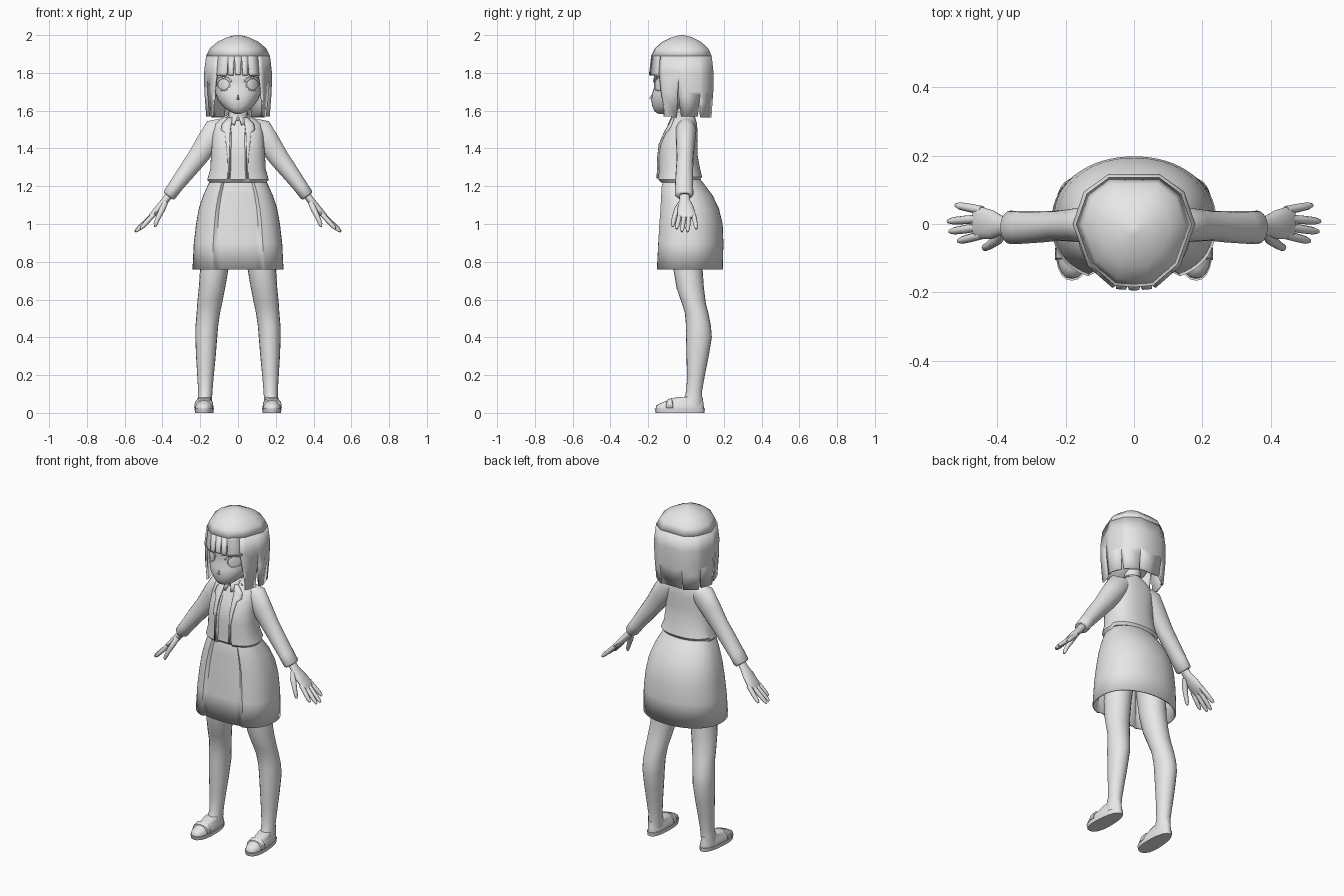
import bpy, bmesh, math
from mathutils import Vector

if "Cube" in bpy.data.objects:
    bpy.data.objects.remove(bpy.data.objects["Cube"])

mat = bpy.data.materials.new("light_grey")
mat.diffuse_color = (0.8, 0.8, 0.8, 1)
mat.use_nodes = True
mat.node_tree.nodes["Principled BSDF"].inputs["Base Color"].default_value = mat.diffuse_color


def make(name, verts, faces, mirror=False, thick=0, angle=45, subsurf=0):
    me = bpy.data.meshes.new(name)
    me.from_pydata([tuple(v) for v in verts], [], faces)
    bm = bmesh.new()
    bm.from_mesh(me)
    bmesh.ops.remove_doubles(bm, verts=bm.verts, dist=0.0002)
    bmesh.ops.recalc_face_normals(bm, faces=bm.faces)
    bm.to_mesh(me)
    bm.free()
    me.materials.append(mat)
    ob = bpy.data.objects.new(name, me)
    bpy.context.collection.objects.link(ob)
    bpy.ops.object.select_all(action='DESELECT')
    bpy.context.view_layer.objects.active = ob
    ob.select_set(True)
    bpy.ops.object.shade_smooth_by_angle(angle=math.radians(angle))
    if mirror:
        ob.modifiers.new("mirror", 'MIRROR').merge_threshold = 0.0005
    if thick:
        m = ob.modifiers.new("thickness", 'SOLIDIFY')
        m.thickness = thick
        m.offset = -1
    if subsurf:
        ob.modifiers.new("smooth", 'SUBSURF').levels = subsurf
    return ob


def skin(rings, caps=(True, True)):
    n = len(rings[0])
    faces = [(i * n + j, i * n + (j + 1) % n, (i + 1) * n + (j + 1) % n, (i + 1) * n + j)
             for i in range(len(rings) - 1) for j in range(n)]
    if caps[0]:
        faces.append(tuple(range(n)))
    if caps[1]:
        faces.append(tuple((len(rings) - 1) * n + j for j in range(n)))
    return [v for r in rings for v in r], faces


def oval(z, cx, rx, yf, yb, n=24, pf=2.0, pb=2.0):
    """Level ring; pf and pb square off its front and back halves."""
    out = []
    for j in range(n):
        a = 2 * math.pi * j / n
        c, s = math.cos(a), math.sin(a)
        e = 2 / (pf if s < 0 else pb)
        out.append(Vector((cx + rx * math.copysign(abs(c) ** e, c),
                           (yf + yb) / 2 + (yb - yf) / 2 * math.copysign(abs(s) ** e, s), z)))
    return out


def tube(pts, n=12):
    """Ring loft along a path of (x, y, z, width in y, thickness)."""
    rings = []
    for i, p in enumerate(pts):
        d = Vector(pts[min(i + 1, len(pts) - 1)][:3]) - Vector(pts[max(i - 1, 0)][:3])
        d.normalize()
        u = Vector((0, 1, 0))
        u = (u - d * u.dot(d)).normalized()
        v = d.cross(u)
        rings.append([Vector(p[:3]) + u * p[3] * math.cos(2 * math.pi * k / n)
                      + v * p[4] * math.sin(2 * math.pi * k / n) for k in range(n)])
    return skin(rings)


def interp(table, z):
    for a, b in zip(table, table[1:]):
        if (a[0] - z) * (b[0] - z) <= 0:
            f = (z - a[0]) / (b[0] - a[0])
            return [p + (q - p) * f for p, q in zip(a, b)]
    return table[0] if abs(z - table[0][0]) < abs(z - table[-1][0]) else table[-1]


# Head: z, half width, front y, back y
HEAD = [(1.583, .015, -.145, -.11), (1.595, .045, -.166, -.06), (1.62, .077, -.178, 0),
        (1.655, .105, -.184, .05), (1.69, .12, -.18, .08), (1.72, .126, -.17, .095),
        (1.76, .13, -.167, .105), (1.82, .135, -.17, .115), (1.88, .125, -.155, .1),
        (1.93, .09, -.11, .06), (1.96, .03, -.05, .0)]
make("head", *skin([oval(z, 0, r, f, b, 32, 2.2) for z, r, f, b in HEAD]), angle=70)
make("nose", [(-.012, -.176, 1.655), (.012, -.176, 1.655), (0, -.172, 1.70), (0, -.196, 1.664)],
     [(0, 1, 3), (1, 2, 3), (2, 0, 3), (0, 2, 1)])


def face_y(x, z):
    _, r, f, b = interp(HEAD, z)
    return (f + b) / 2 - (b - f) / 2 * max(0, 1 - (abs(x) / r) ** 2.2) ** (1 / 2.2)


# Eyes: stepped oval with raised rim, and an upper lash
rings = []
for k, out in ((1.0, -.003), (.97, .006), (.82, .006), (.78, .002), (.5, .004), (.1, .005)):
    ring = []
    for j in range(24):
        a = 2 * math.pi * j / 24
        x, z = .077 + .038 * k * math.cos(a), 1.74 + .036 * k * math.sin(a)
        ring.append((x, face_y(x, z) - out, z))
    rings.append(ring)
make("eyes", *skin(rings), mirror=True)
lash = []
for j in range(9):
    a = math.radians(15 + 150 * j / 8)
    for k, out in ((1.0, .002), (1.0, .009), (1.18, .009), (1.18, .002)):
        x, z = .077 + .042 * k * math.cos(a), 1.74 + .038 * k * math.sin(a)
        lash.append((x, face_y(x, z) - out, z))
make("eyelashes", *skin([lash[i:i + 4] for i in range(0, 36, 4)]), mirror=True)

# Hair: half plan outline scaled by height, cut into locks
PLAN = [(0, -.195), (.06, -.19), (.135, -.125), (.18, 0), (.147, .095), (.08, .146), (0, .146)]
HAIR = [(2.0, .06), (1.99, .3), (1.965, .6), (1.93, .83), (1.89, .94), (1.8, 1.0),
        (1.7, .99), (1.56, .93)]


def hair_point(t, z):
    t = min(max(t, 0), 6)
    i = min(int(t), 5)
    f, s = t - i, interp(HAIR, z)[1]
    x = PLAN[i][0] + (PLAN[i + 1][0] - PLAN[i][0]) * f
    y = PLAN[i][1] + (PLAN[i + 1][1] - PLAN[i][1]) * f
    return (x * s, -.02 + (y + .02) * s, z)


# Locks: start, end, top z, z where gap starts, bottom z, start gap, end gap
LOCKS = [(0, 6, 2.0, 0, 1.89, 0, 0), (0, .33, 1.89, 1.89, 1.79, 0, .09),
         (.33, .95, 1.89, 1.89, 1.785, .09, .1), (.95, 1.85, 1.89, 1.88, 1.785, .1, 0),
         (1.7, 2.68, 1.89, 1.8, 1.57, .36, .1), (2.68, 3.8, 1.89, 1.68, 1.57, .1, .08),
         (3.8, 5.06, 1.89, 1.65, 1.565, .08, .07), (5.06, 6, 1.89, 1.68, 1.57, .07, 0)]
verts, faces = [], []
for t0, t1, zt, zg, zb, g0, g1 in LOCKS:
    zs = sorted({zt, zb} | {h[0] for h in HAIR if zb < h[0] < zt}
                | ({zg} if zb < zg < zt else set()), reverse=True)
    inner = [t0] + [k for k in range(7) if t0 + .15 < k < t1 - .15] + [t1]
    base, m = len(verts), len(inner)
    for z in zs:
        k = max(0, (zg - z) / (zg - zb)) if zg else 0
        for t in [t0 + g0 * k] + inner[1:-1] + [t1 - g1 * k]:
            verts.append(hair_point(t, z))
    faces += [(base + i * m + j, base + i * m + j + 1, base + (i + 1) * m + j + 1,
               base + (i + 1) * m + j) for i in range(len(zs) - 1) for j in range(m - 1)]
verts += [hair_point(t, 2.0) for t in range(7)] + [(0, -.02, 2.002)]
faces += [(len(verts) - 8 + i, len(verts) - 7 + i, len(verts) - 1) for i in range(6)]
make("hair", verts, faces, mirror=True, thick=.01, angle=50)

# Neck
make("neck", *skin([oval(z, 0, .045, -.06, .03, 16) for z in (1.48, 1.64)]))

# Jacket body with a recessed front opening
TORSO = [(1.22, .152, -.135, .075), (1.235, .163, -.15, .085), (1.29, .147, -.147, .075),
         (1.36, .143, -.148, .062), (1.42, .138, -.14, .06), (1.48, .135, -.115, .062),
         (1.53, .125, -.085, .058), (1.56, .085, -.07, .05), (1.58, .055, -.064, .042)]
rings = [oval(z, 0, r, f, b, 64, 2.4, 2.3) for z, r, f, b in TORSO]
for ring in rings:
    for v in ring:
        if v.y < 0 and abs(v.x) < .043:
            v.y += .014
        if v.y > 0 and v.z < 1.24:
            v.z += .015
make("jacket", *skin(rings), angle=40)


def torso_y(x, z):
    _, r, f, b = interp(TORSO, z)
    return (f + b) / 2 - (b - f) / 2 * max(0, 1 - (abs(x) / r) ** 2.4) ** (1 / 2.4)


# Lapels beside the opening: z, inner x, outer x
verts = []
for z, xi, xo in ((1.565, .03, .05), (1.53, .036, .085), (1.50, .04, .09), (1.485, .042, .07),
                  (1.42, .044, .064), (1.35, .045, .055), (1.24, .045, .052)):
    for i in range(4):
        x = xi + (xo - xi) * i / 3
        verts.append((x, torso_y(x, z) - .008, z))
make("lapels", verts, [(i * 4 + j, i * 4 + j + 1, i * 4 + j + 5, i * 4 + j + 4)
                       for i in range(6) for j in range(3)], mirror=True, thick=.009)
# Shirt collar and buttonless placket
make("collar", *skin([oval(1.55, 0, .062, -.075, .048), oval(1.592, 0, .05, -.064, .036)],
                     (False, False)), thick=.008)
make("collar_points", [(0, -.071, 1.58), (.05, -.052, 1.585), (.045, -.084, 1.54), (.02, -.098, 1.525)],
     [(0, 1, 2, 3)], mirror=True, thick=.008)

# Skirt: recessed front panel that widens toward the hem
SKIRT = [(1.235, .145, -.13, .078), (1.2, .163, -.14, .105), (1.15, .185, -.145, .142),
         (1.08, .208, -.15, .175), (1.0, .222, -.157, .194), (.9, .234, -.163, .198),
         (.76, .241, -.17, .195)]
rings = [oval(z, 0, r, f, b, 64, 2.6, 2.1) for z, r, f, b in SKIRT]
for i, ring in enumerate(rings):
    for v in ring:
        if v.y < -.05 and abs(v.x) < .5 * SKIRT[i][1]:
            v.y += .016
make("skirt", *skin(rings, (True, False)), thick=.008, angle=40)

# Legs: z, centre x, half width, front y, back y
LEG = [(1.05, .095, .085, -.08, .10), (.76, .126, .075, -.067, .088), (.66, .138, .07, -.05, .095),
       (.58, .15, .066, -.022, .105), (.53, .157, .062, -.006, .118), (.46, .165, .06, 0, .132),
       (.40, .168, .058, 0, .137), (.30, .17, .052, .003, .12), (.2, .172, .044, .005, .1),
       (.12, .173, .038, .003, .086), (.08, .175, .038, -.01, .086), (.03, .177, .04, -.03, .086)]
make("legs", *skin([oval(z, x, r, f, b, 20) for z, x, r, f, b in LEG]), mirror=True, angle=70)

# Shoes: sole slab, upper, and strap
def shoe_ring(z, k, y0, y1):
    ring = oval(z, .182, .052 * k, y0, y1, 24, 2.3, 2.5)
    for v in ring:
        f = (v.y + .165) / .265
        v.x = .182 + (v.x - .182) * (1.05 - .25 * f) - .008 * f
    return ring


make("soles", *skin([shoe_ring(0, 1, -.16, .097), shoe_ring(.022, 1.04, -.166, .1)]), mirror=True)
rings = [shoe_ring(.022, .99, -.16, .095), shoe_ring(.038, .98, -.158, .094),
         shoe_ring(.052, .86, -.135, .092), shoe_ring(.066, .76, -.1, .09),
         shoe_ring(.084, .7, -.05, .088)]
make("shoe_uppers", *skin(rings), mirror=True, angle=70)
verts = []
for y, z in ((-.105, .05), (-.1, .069), (-.075, .08), (-.07, .062)):
    for j in range(9):
        a = math.pi * j / 8
        verts.append((.181 + .051 * math.cos(a), y, .026 + (z - .026) * math.sin(a) ** .6))
make("shoe_straps", verts, [(i * 9 + j, i * 9 + j + 1, (i + 1) * 9 + j + 1, (i + 1) * 9 + j)
                            for i in range(3) for j in range(8)], mirror=True, thick=.006)

# Sleeves with cuffs
make("sleeves", *tube([(.07, 0, 1.52, .045, .045), (.115, 0, 1.495, .055, .07),
                       (.165, -.003, 1.425, .05, .062), (.22, -.005, 1.345, .044, .053),
                       (.27, -.008, 1.28, .046, .047), (.33, -.01, 1.2, .048, .039),
                       (.362, -.01, 1.155, .049, .037), (.368, -.01, 1.147, .04, .03)], 18),
     mirror=True, angle=50)

# Hands: palm, four fingers, thumb
make("palms", *tube([(.355, -.008, 1.165, .026, .022), (.385, -.006, 1.125, .028, .02),
                     (.415, -.002, 1.09, .042, .019), (.455, .004, 1.045, .048, .016),
                     (.468, .004, 1.032, .042, .009)], 14), mirror=True, angle=60)
for name, y0, y1, x1, z1 in (("index", -.032, -.05, .515, .975), ("middle", -.008, -.022, .54, .96),
                             ("ring", .016, .008, .545, .96), ("little", .04, .055, .522, .975)):
    a, b = Vector((.445, y0, 1.052)), Vector((x1, y1, z1))
    pts = [(*a.lerp(b, f), r, r) for f, r in ((0, .013), (.5, .0125), (.85, .011), (1, .006))]
    make(name + "_fingers", *tube(pts, 8), mirror=True, angle=60)
make("thumbs", *tube([(.385, -.025, 1.115, .014, .015), (.4, -.045, 1.08, .017, .016),
                      (.422, -.062, 1.035, .013, .013), (.436, -.069, 1.0, .011, .011),
                      (.44, -.071, .985, .005, .005)], 8), mirror=True, angle=60)
